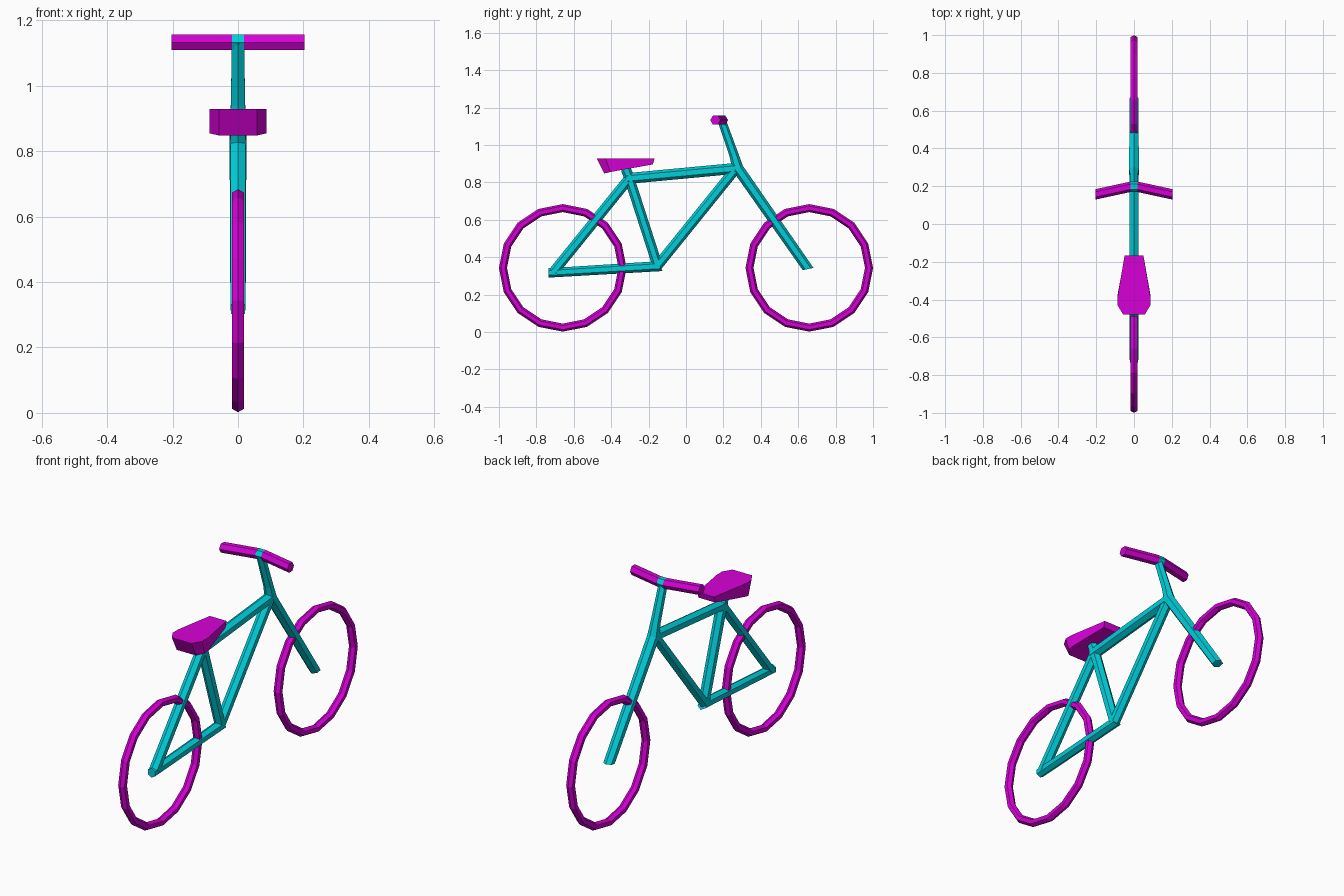
import bpy, bmesh, math
from mathutils import Vector

if "Cube" in bpy.data.objects:
    bpy.data.objects.remove(bpy.data.objects["Cube"])


def material(name, rgb):
    m = bpy.data.materials.new(name)
    m.diffuse_color = (*rgb, 1)
    m.use_nodes = True
    m.node_tree.nodes["Principled BSDF"].inputs["Base Color"].default_value = m.diffuse_color
    return m


CYAN = material("cyan", (0.0, 0.62, 0.70))
MAGENTA = material("magenta", (0.68, 0.0, 0.68))
X, Z = Vector((1, 0, 0)), Vector((0, 0, 1))


def finish(bm, name, mat):
    bmesh.ops.recalc_face_normals(bm, faces=bm.faces)
    mesh = bpy.data.meshes.new(name)
    bm.to_mesh(mesh)
    bm.free()
    ob = bpy.data.objects.new(name, mesh)
    bpy.context.collection.objects.link(ob)
    mesh.materials.append(mat)
    return ob


def tube(name, pts, radii, mat, flat=X, start=None, end=None):
    """Mitred six-sided tube; its flat sides face the 'flat' axis."""
    pts = [Vector(p) for p in pts]
    dirs = [(b - a).normalized() for a, b in zip(pts, pts[1:])]
    bm = bmesh.new()
    rings = []
    for i, p in enumerate(pts):
        d0, d1 = dirs[max(i - 1, 0)], dirs[min(i, len(dirs) - 1)]
        n = (d0 + d1).normalized()
        if i == 0 and start:
            n = Vector(start).normalized()
        if i == len(pts) - 1 and end:
            n = Vector(end).normalized()
        r = radii[i]
        side = flat.cross(n) * (r / max(abs(n.dot(d1)), 0.5))
        rings.append([bm.verts.new(p + side * math.cos(a) + flat * r * math.sin(a))
                      for a in (k * math.pi / 3 for k in range(6))])
    for a, b in zip(rings, rings[1:]):
        for k in range(6):
            j = (k + 1) % 6
            bm.faces.new((a[k], a[j], b[j], b[k]))
    bm.faces.new(rings[0])
    bm.faces.new(rings[-1])
    return finish(bm, name, mat)


# Wheels
for name, y in (("front_wheel", -0.659), ("rear_wheel", 0.659)):
    bpy.ops.mesh.primitive_torus_add(major_segments=16, minor_segments=6,
                                     major_radius=0.3195, minor_radius=0.0215,
                                     location=(0, y, 0.343),
                                     rotation=(0, math.pi / 2, 0))
    wheel = bpy.context.object
    wheel.name = name
    wheel.data.materials.append(MAGENTA)

# Frame joints in the side plane
axle = (0, -0.708, 0.322)
crank = (0, -0.152, 0.355)
cluster = (0, -0.303, 0.822)
head = (0, 0.268, 0.875)
R = 0.027

# Frame tubes
tube("chain_stay", [(0, -0.734, 0.316), (0, -0.14, 0.352)], [0.025, R], CYAN,
     start=(0, 1, 0), end=(0, 0.85, 0.5))
tube("seat_stay", [axle, cluster], [R, R], CYAN)
tube("seat_tube", [crank, cluster, (0, -0.322, 0.872)], [R, R, R], CYAN)
tube("down_tube", [crank, head], [R, R], CYAN)
tube("top_tube", [(0, -0.32, 0.82), head], [0.029, 0.029], CYAN)
tube("fork", [(0, 0.19, 1.135), (0, 0.257, 0.945), (0, 0.277, 0.875), (0, 0.653, 0.337)],
     [0.022, 0.025, 0.03, R], CYAN, end=(0, 0.2, -1))

# Handlebar
hub_y, hub_z = 0.197, 1.133
tube("handlebar_clamp", [(-0.018, hub_y, hub_z), (0.018, hub_y, hub_z)],
     [0.027, 0.027], CYAN, flat=Z)
for name, s in (("left_grip", -1), ("right_grip", 1)):
    tube(name, [(s * 0.018, hub_y, hub_z), (s * 0.203, 0.157, hub_z)],
         [0.027, 0.027], MAGENTA, flat=Z, start=(s, 0, 0), end=(s, 0, 0))

# Seat: top outline (half width, y) with matching lower outline (half width, y, z)
top = [(0.05, -0.168), (0.087, -0.385), (0.087, -0.43), (0.058, -0.478)]
low = [(0.05, -0.177, 0.896), (0.087, -0.375, 0.861), (0.087, -0.405, 0.855), (0.058, -0.437, 0.848)]
bm = bmesh.new()
up = [bm.verts.new((x, y, 0.929)) for x, y in top]
up += [bm.verts.new((-x, y, 0.929)) for x, y in reversed(top)]
dn = [bm.verts.new(p) for p in low] + [bm.verts.new((-x, y, z)) for x, y, z in reversed(low)]
bm.faces.new(up)
for k in range(8):
    j = (k + 1) % 8
    bm.faces.new((up[k], up[j], dn[j], dn[k]))
for k in range(3):
    bm.faces.new((dn[k], dn[k + 1], dn[6 - k], dn[7 - k]))
finish(bm, "seat", MAGENTA)
